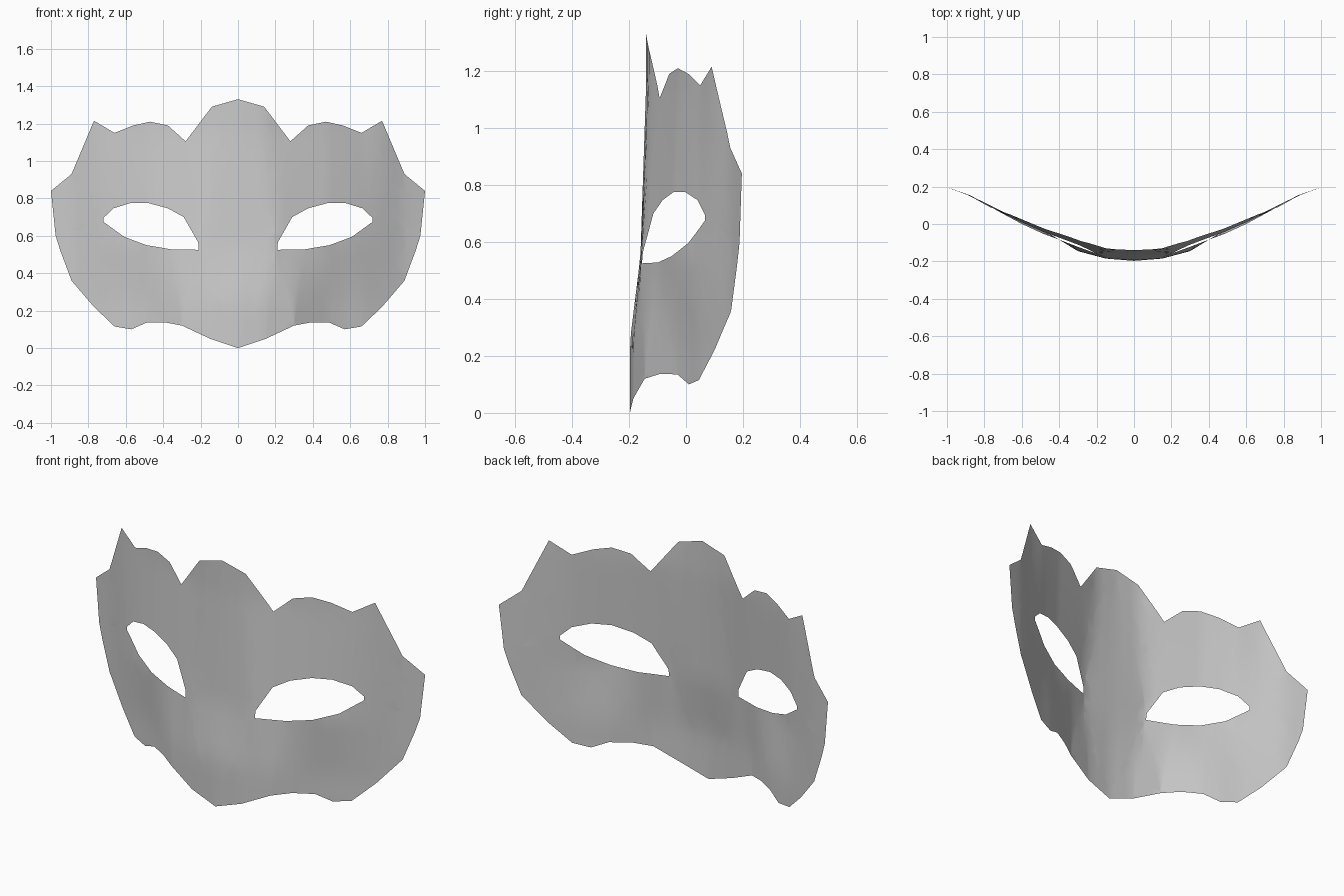
import bpy, bmesh, math

cube = bpy.data.objects.get("Cube")
if cube:
    bpy.data.objects.remove(cube, do_unlink=True)

# Left half of the mask rim, from chin to crown, and the left eye opening (x, z)
RIM = [(0, 0), (.15, .05), (.3, .12), (.39, .137), (.49, .135), (.57, .1), (.66, .115),
       (.77, .22), (.89, .36), (.95, .52), (.975, .6), (1, .84), (.89, .93), (.77, 1.215),
       (.66, 1.15), (.56, 1.19), (.47, 1.21), (.375, 1.19), (.28, 1.105), (.14, 1.29), (0, 1.33)]
EYE = [(.21, .525), (.213, .565), (.29, .7), (.375, .747), (.48, .775), (.575, .775),
       (.665, .747), (.72, .695), (.72, .675), (.61, .595), (.49, .55), (.36, .528)]

# Depth of the curved sheet across its width, at three heights: (x, y)
LOW = [(0, -.197), (.15, -.185), (.3, -.145), (.48, -.035), (.57, .01), (.66, .045),
       (.77, .1), (.88, .155), (1, .197)]
MID = [(0, -.16), (.2, -.157), (.3, -.12), (.48, -.055), (.6, 0), (.72, .065),
       (.88, .155), (1, .197)]
TOP = [(0, -.14), (.14, -.133), (.28, -.09), (.48, -.025), (.66, .05), (.77, .09),
       (.88, .15), (1, .195)]


def sample(profile, x):
    for (x0, y0), (x1, y1) in zip(profile, profile[1:]):
        if x <= x1:
            return y0 + (y1 - y0) * (x - x0) / (x1 - x0)
    return profile[-1][1]


def depth(x, z):
    low, mid, top = (sample(p, x) for p in (LOW, MID, TOP))
    if z < .55:
        t = min(max((z - .25) / .3, 0), 1)
        return low + (mid - low) * t
    t = min((z - .55) / .6, 1)
    return mid + (top - mid) * t


def add_loop(bm, points):
    verts = [bm.verts.new((x, 0, z)) for x, z in points]
    return [bm.edges.new((a, b)) for a, b in zip(verts, verts[1:] + verts[:1])]


# Fill the flat half with its eye opening, then slice it into a fine grid
bm = bmesh.new()
edges = add_loop(bm, RIM) + add_loop(bm, EYE)
bmesh.ops.triangle_fill(bm, edges=edges, use_beauty=True, normal=(0, -1, 0))


def slice_grid(axis, count, step):
    normal = [0, 0, 0]
    normal[axis] = 1
    for i in range(1, count):
        point = [0, 0, 0]
        point[axis] = i * step
        bmesh.ops.bisect_plane(bm, geom=bm.verts[:] + bm.edges[:] + bm.faces[:],
                               dist=1e-5, plane_co=point, plane_no=normal)


slice_grid(0, 20, .05)
slice_grid(2, 19, .07)

# Bend the sheet around the face
for v in bm.verts:
    v.co.y = depth(v.co.x, v.co.z)
for f in bm.faces:
    f.normal_update()
    if f.normal.y > 0:
        f.normal_flip()
    f.smooth = True

mesh = bpy.data.meshes.new("mask")
bm.to_mesh(mesh)
bm.free()
mask = bpy.data.objects.new("mask", mesh)
bpy.context.collection.objects.link(mask)

# Right half
mirror = mask.modifiers.new("mirror", "MIRROR")
mirror.use_clip = True
mirror.merge_threshold = .0005

# Plain grey material
grey = bpy.data.materials.new("plain grey")
grey.use_nodes = True
color = (.6, .6, .6, 1)
grey.diffuse_color = color
grey.node_tree.nodes["Principled BSDF"].inputs["Base Color"].default_value = color
mesh.materials.append(grey)
